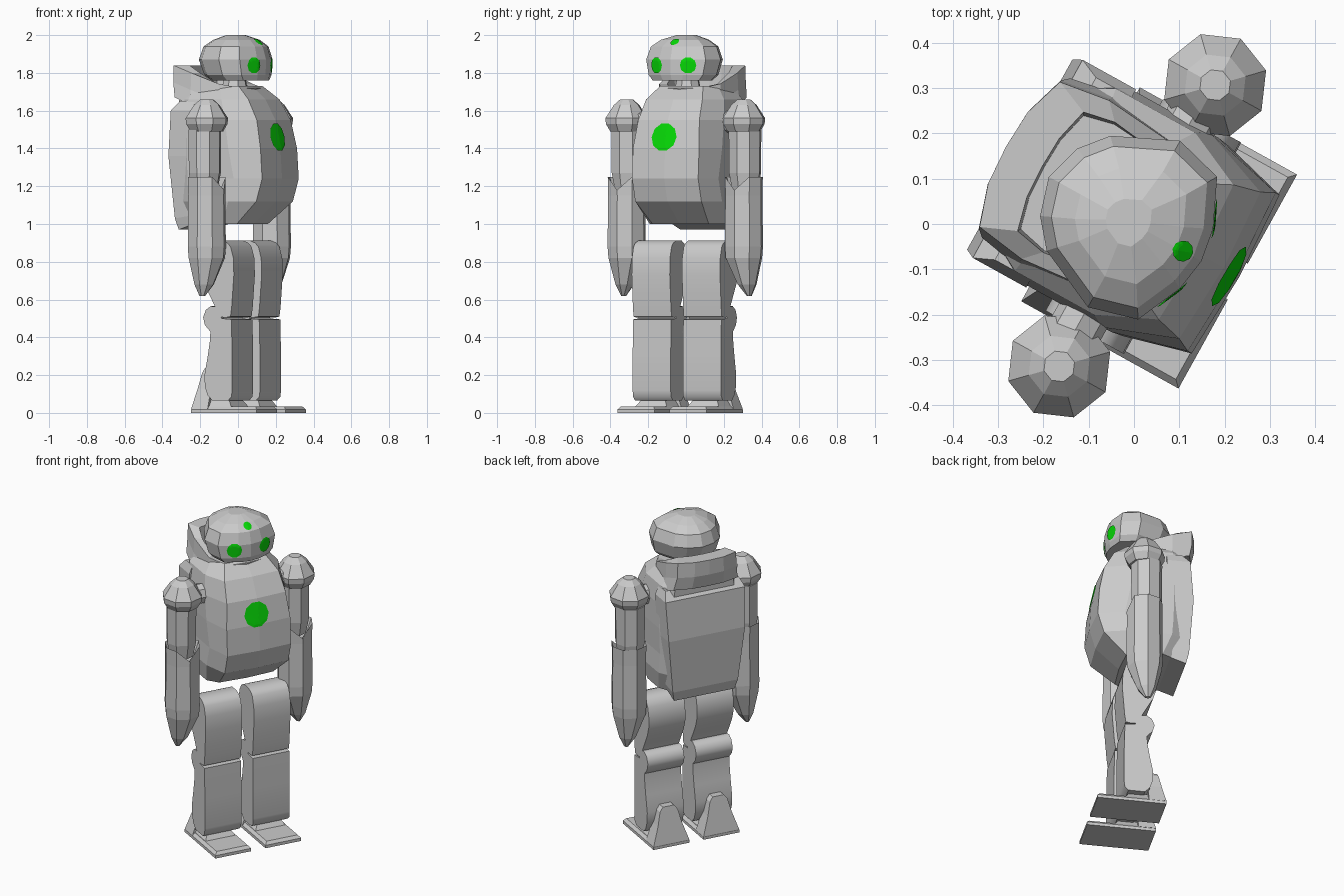
import bpy, bmesh, math
from mathutils import Vector
from mathutils.bvhtree import BVHTree

if "Cube" in bpy.data.objects:
    bpy.data.objects.remove(bpy.data.objects["Cube"], do_unlink=True)

TURN = math.radians(61)  # the whole figure is turned about z
BODY = 0.012             # the body sits slightly to the left


def material(name, color):
    m = bpy.data.materials.new(name)
    m.use_nodes = True
    m.diffuse_color = color
    m.node_tree.nodes["Principled BSDF"].inputs["Base Color"].default_value = color
    return m


GREY = material("grey shell", (0.6, 0.6, 0.6, 1))
GREEN = material("green light", (0.002, 0.7, 0.002, 1))


def finish(name, bm, mat=GREY):
    mesh = bpy.data.meshes.new(name)
    bmesh.ops.recalc_face_normals(bm, faces=bm.faces)
    bm.to_mesh(mesh)
    mesh.materials.append(mat)
    obj = bpy.data.objects.new(name, mesh)
    obj.rotation_euler.z = TURN
    bpy.context.collection.objects.link(obj)
    return obj


def loft(name, rings, closed=False):
    """Skin rings of (left, forward, up) points; cap the ends or close the loop."""
    bm = bmesh.new()
    loops = [[bm.verts.new((l, -f, z)) for l, f, z in r] for r in rings]
    n = len(loops[0])
    pairs = list(zip(loops, loops[1:]))
    if closed:
        pairs.append((loops[-1], loops[0]))
    else:
        bm.faces.new(loops[0])
        bm.faces.new(loops[-1])
    for a, b in pairs:
        for i in range(n):
            j = (i + 1) % n
            bm.faces.new((a[i], a[j], b[j], b[i]))
    return finish(name, bm)


def tube_ring(l, f, z, rl, rf, n=8):
    return [(l + rl * math.cos(i * math.tau / n),
             f + rf * math.sin(i * math.tau / n), z) for i in range(n)]


def mirrored(half):
    """Complete a half outline, given front to back, on the other side."""
    return half + [(-l, f) for l, f in reversed(half) if l > 0]


def rect(l0, l1, f0, f1, z):
    return [(l0, f0, z), (l1, f0, z), (l1, f1, z), (l0, f1, z)]


# Torso: front panel edge, side front, side back, back
torso_rows = [  # z, front, panel half width, side, side front, back
    (1.00, 0.08, 0.17, 0.22, 0.02, -0.20),
    (1.12, 0.215, 0.20, 0.245, 0.07, -0.25),
    (1.24, 0.25, 0.20, 0.24, 0.10, -0.26),
    (1.40, 0.24, 0.20, 0.245, 0.07, -0.26),
    (1.55, 0.21, 0.185, 0.245, 0.05, -0.26),
    (1.66, 0.15, 0.17, 0.23, 0.02, -0.26),
    (1.73, 0.07, 0.13, 0.17, -0.02, -0.25)]
torso = loft("torso", [
    [(l + BODY, f, z) for l, f in mirrored(
        [(0, ff + 0.01), (wf, ff), (ws, sf), (ws, fb + 0.08), (ws * 0.8, fb)])]
    for z, ff, wf, ws, sf, fb in torso_rows])

# Back pack: a tall bulging panel
loft("back_pack", [
    [(BODY - w, -0.14, z + lift), (BODY + w, -0.14, z + lift),
     (BODY + w, back, z), (BODY - w, back, z)]
    for z, back, w, lift in [(0.97, -0.26, 0.19, 0.04), (1.03, -0.275, 0.205, 0.02),
                             (1.36, -0.295, 0.24, 0), (1.6, -0.275, 0.25, 0),
                             (1.65, -0.23, 0.23, 0)]])

# Collar: slanted band, tall and thick behind the head and low in front
outer = mirrored([(0, 0.1), (0.12, 0.08), (0.185, -0.02), (0.2, -0.18),
                  (0.183, -0.295), (0.09, -0.325), (0, -0.33)])


def slant(f):
    return 1.72 + 0.12 * max(0, min(1, (0.04 - f) / 0.33))


loft("collar", [
    [(BODY + l * sl, -0.09 + (f + 0.09) * sf, slant(f) - drop) for l, f in outer]
    for sl, sf, drop in [(1.1, 0.92, 0.17), (1.02, 1, 0.09), (1, 1, 0),
                         (0.82, 0.62, 0), (0.78, 0.6, 0.12)]], closed=True)

# Neck
loft("neck", [tube_ring(0, -0.02, z, r, r)
              for z, r in [(1.66, 0.12), (1.72, 0.07), (1.77, 0.06)]])

# Head: faceted dome with a flat face
head_outline = mirrored([(0, 0.17), (0.075, 0.158), (0.18, 0.11), (0.21, 0),
                         (0.145, -0.14), (0.085, -0.19), (0, -0.215)])
head = loft("head", [
    [(l * s, f * s + shift, z) for l, f in head_outline]
    for z, s, shift in [(1.76, 0.78, 0.025), (1.79, 0.91, 0.012), (1.87, 1, 0),
                        (1.94, 0.88, 0), (1.975, 0.63, 0), (2.0, 0.26, -0.01)]])


def light(name, target, l, f, z, radius, aim):
    """Thin octagonal plate draped over the target surface."""
    tree = BVHTree.FromPolygons([v.co for v in target.data.vertices],
                                [p.vertices for p in target.data.polygons])
    aim = Vector(aim).normalized()
    centre = Vector((l, -f, z))
    u = aim.cross(Vector((0, 0, 1))).normalized()
    v = u.cross(aim)
    bm = bmesh.new()

    def drape(r, a):
        p = centre + (u * math.cos(a) + v * math.sin(a)) * r
        hit = tree.ray_cast(p - aim * 0.5, aim)[0]
        return bm.verts.new((hit or p) - aim * 0.005)

    steps, n = 5, 10
    middle = drape(0, 0)
    rows = [[drape(radius * (k + 1) / steps, i * math.tau / n) for i in range(n)]
            for k in range(steps)]
    for i in range(n):
        j = (i + 1) % n
        bm.faces.new((middle, rows[0][i], rows[0][j]))
        for a, b in zip(rows, rows[1:]):
            bm.faces.new((a[i], b[i], b[j], a[j]))
    finish(name, bm, GREEN)


light("chest_light", torso, 0, 0.24, 1.46, 0.076, (0, 1, -0.1))
light("forehead_light", head, 0, 0.12, 1.963, 0.024, (0, 1, -0.4))

# Leg side profiles as (forward, up)
thigh = [(0.07, 0.505), (0.1, 0.51), (0.107, 0.56), (0.113, 0.64), (0.12, 0.73),
         (0.117, 0.82), (0.1, 0.88), (0.08, 0.9), (0.05, 0.912), (-0.01, 0.912),
         (-0.04, 0.897), (-0.065, 0.86), (-0.078, 0.8), (-0.077, 0.74),
         (-0.058, 0.68), (-0.025, 0.62), (0.005, 0.565), (0.015, 0.51)]
shin = [(0.085, 0.065), (0.105, 0.085), (0.11, 0.12), (0.11, 0.3), (0.105, 0.495),
        (0.045, 0.5), (0.035, 0.54), (0.01, 0.562), (-0.02, 0.565), (-0.05, 0.545),
        (-0.066, 0.505), (-0.055, 0.465), (-0.022, 0.43), (-0.025, 0.38),
        (-0.038, 0.3), (-0.058, 0.2), (-0.055, 0.14), (-0.04, 0.095), (-0.01, 0.065)]

for side, s in (("left", 1), ("right", -1)):
    light(side + "_eye", head, s * 0.094, 0.145, 1.84, 0.044, (-s * 0.3, 1, 0))

    # Shoulder, upper arm and joint to the torso
    arm, mid = s * 0.355, 0.008
    loft(side + "_shoulder", [tube_ring(arm, mid, z, r, r) for z, r in
                              [(1.49, 0.09), (1.53, 0.114), (1.56, 0.117),
                               (1.63, 0.07), (1.66, 0.035)]])
    loft(side + "_upper_arm", [tube_ring(arm, mid - 0.012, z, r, r) for z, r in
                               [(1.18, 0.07), (1.27, 0.088), (1.5, 0.09)]])
    loft(side + "_shoulder_joint", [
        [(l, 0.06 * math.cos(i * math.tau / 8), 1.54 + 0.06 * math.sin(i * math.tau / 8))
         for i in range(8)] for l in (s * 0.2, s * 0.3)])

    # Forearm: rim dips at the front of the elbow
    rim = [(l, f, z - (0.07 if f > 0.1 else 0))
           for l, f, z in tube_ring(arm, mid, 1.25, 0.104, 0.104)]
    loft(side + "_forearm", [tube_ring(arm, mid, 0.82, 0.1, 0.1),
                             tube_ring(arm, mid, 0.88, 0.105, 0.105),
                             tube_ring(arm, mid, 1.15, 0.102, 0.102), rim,
                             tube_ring(arm, mid, 1.16, 0.07, 0.07)])

    # Hand: pointed wedge leaning outward
    loft(side + "_hand", [tube_ring(arm, mid, 0.82, 0.1, 0.1),
                          tube_ring(s * 0.37, 0, 0.68, 0.05, 0.055),
                          tube_ring(s * 0.38, -0.005, 0.62, 0.012, 0.018)])

    # Thigh and shin, extruded sideways with smooth rounded outlines
    for part, profile in (("thigh", thigh), ("shin", shin)):
        leg = loft(f"{side}_{part}", [[(s * 0.152 + 0.005 + w, f, z) for f, z in profile]
                                      for w in (-0.115, 0.115)])
        leg.data.shade_smooth()
        leg.data.set_sharp_from_angle(angle=math.radians(42))

    # Foot plate, ankle and heel support
    loft(side + "_foot", [rect(s * (0.045 + d), s * (0.27 - d), -0.135 + d, 0.262 - d, z)
                          for d, z in [(0, 0), (0, 0.018), (0.015, 0.035)]])
    loft(side + "_ankle", [rect(s * (0.06 + d), s * (0.255 - d), -0.09 + d, 0.1 - d, z)
                           for d, z in [(0, 0.03), (0.03, 0.075)]])
    loft(side + "_heel", [rect(s * (0.157 - w), s * (0.157 + w), back, -0.035, z)
                          for w, back, z in [(0.112, -0.135, 0.02), (0.075, -0.115, 0.13),
                                             (0.055, -0.1, 0.21), (0.035, -0.095, 0.235)]])
